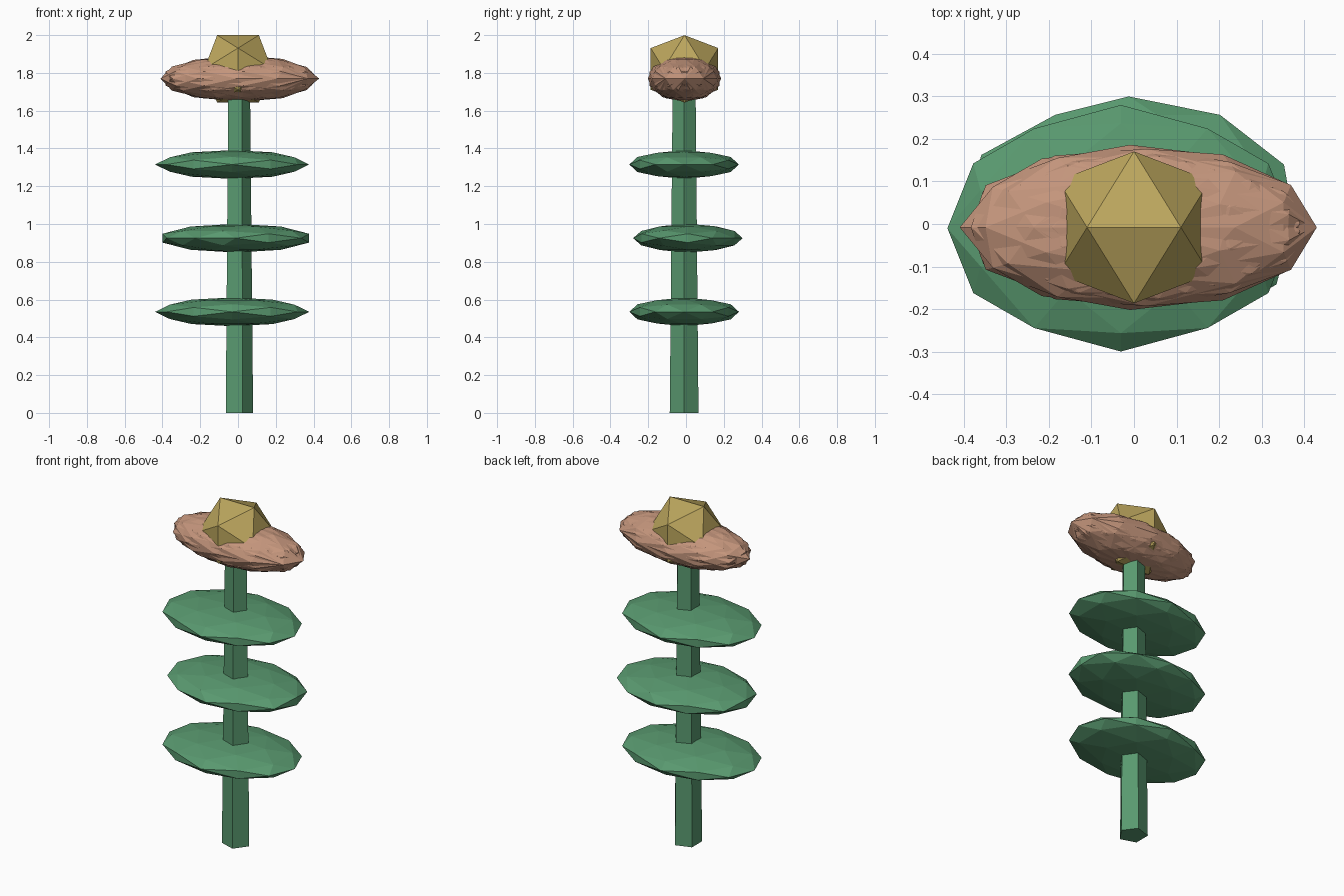
import bpy, bmesh
from math import radians, cos, sin
from mathutils import Matrix, Vector

if "Cube" in bpy.data.objects:
    bpy.data.objects.remove(bpy.data.objects["Cube"])


def material(name, rgb):
    m = bpy.data.materials.new(name)
    m.diffuse_color = (*rgb, 1)
    m.use_nodes = True
    m.node_tree.nodes["Principled BSDF"].inputs["Base Color"].default_value = m.diffuse_color
    return m


GREEN = material("green", (0.10, 0.32, 0.16))
ROSE = material("dusty_rose", (0.55, 0.30, 0.20))
GOLD = material("gold", (0.50, 0.38, 0.11))


def finish(name, bm, mat):
    me = bpy.data.meshes.new(name)
    bm.to_mesh(me)
    bm.free()
    me.materials.append(mat)
    ob = bpy.data.objects.new(name, me)
    bpy.context.collection.objects.link(ob)
    return ob


def add_ico(bm, centre, radii, turn=0.0, detail=2):
    # edge-up icosphere, turned about z first and squashed afterwards
    m = (Matrix.Translation(centre) @ Matrix.Diagonal((*radii, 1))
         @ Matrix.Rotation(radians(turn), 4, 'Z')
         @ Matrix.Rotation(radians(-31.717), 4, 'Y'))
    bmesh.ops.create_icosphere(bm, subdivisions=detail, radius=1, matrix=m)


# five-sided tapering stem with a corner towards +x
bm = bmesh.new()
H = 1.7
bmesh.ops.create_cone(bm, cap_ends=True, segments=5, radius1=0.08, radius2=0.064, depth=H)
corner = max(bm.verts, key=lambda v: v.co.xy.length).co
spin = Matrix.Rotation(-Vector((1, 0)).angle_signed(corner.xy) * -1, 4, 'Z')
bmesh.ops.transform(bm, matrix=Matrix.Translation((0, -0.01, H / 2)) @ spin, verts=bm.verts)
finish("stem", bm, GREEN)

# three flat leaf tiers, the middle one turned
tiers = [("lower_leaf", (-0.031, -0.01, 0.535), 0),
         ("middle_leaf", (-0.012, 0.01, 0.925), 58.3),
         ("upper_leaf", (-0.031, -0.01, 1.315), 0)]
for name, centre, turn in tiers:
    bm = bmesh.new()
    add_ico(bm, centre, (0.408, 0.29, 0.076), turn)
    finish(name, bm, GREEN)

# spiky bloom: overlapping turned copies of one flattened petal body
bm = bmesh.new()
for k in range(6):
    a = radians(60 * k)
    add_ico(bm, (0.01 + 0.013 * cos(a), -0.008 + 0.005 * sin(a), 1.77),
            (0.407, 0.19, 0.122), 30 * k)
finish("petals", bm, ROSE)

# faceted flower heart
bm = bmesh.new()
add_ico(bm, (0, -0.008, 1.821), (0.21, 0.21, 0.21), detail=1)
finish("flower_heart", bm, GOLD)
